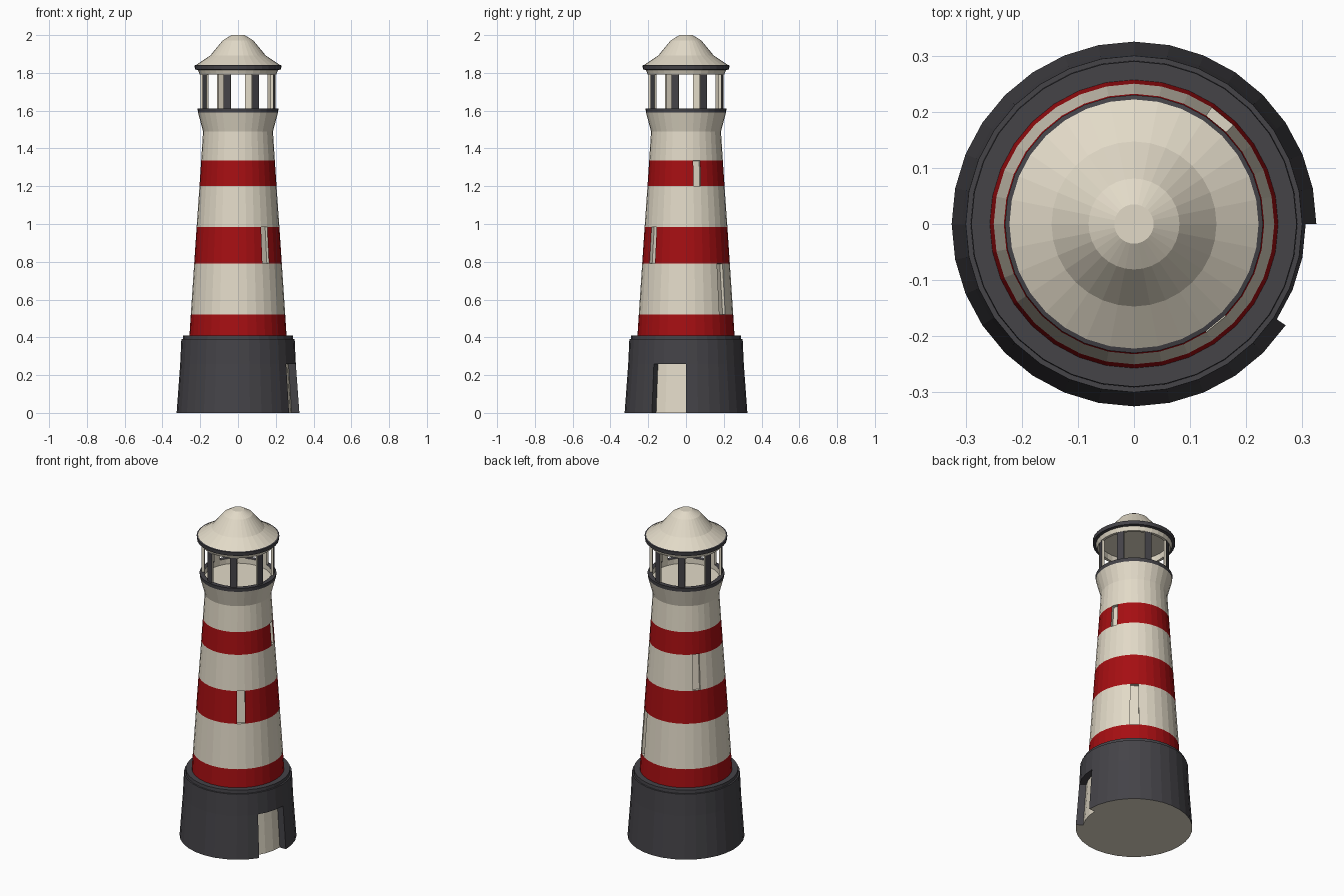
import bpy, bmesh, math

if "Cube" in bpy.data.objects:
    bpy.data.objects.remove(bpy.data.objects["Cube"])

N = 32  # sides of every round part


def material(name, rgb):
    m = bpy.data.materials.new(name)
    m.diffuse_color = (*rgb, 1)
    m.use_nodes = True
    m.node_tree.nodes["Principled BSDF"].inputs["Base Color"].default_value = m.diffuse_color
    return m


MATS = [material("cream", (0.76, 0.70, 0.575)),
        material("red", (0.38, 0.0045, 0.006)),
        material("charcoal", (0.058, 0.056, 0.064))]
CREAM, RED, DARK = 0, 1, 2


def pt(i, r, z):
    a = 2 * math.pi * i / N
    return (r * math.cos(a), r * math.sin(a), z)


def face(bm, pts, mat):
    f = bm.faces.new([bm.verts.new(p) for p in pts])
    f.material_index = mat
    return f


def lathe(bm, profile, mats, segs=range(N), skip=()):
    """Revolve a profile of (r, z); skip holds (band, segment) pairs left open."""
    faces = {}
    for b, ((r0, z0), (r1, z1)) in enumerate(zip(profile, profile[1:])):
        for i in segs:
            if (b, i) not in skip:
                q = [pt(i, r0, z0), pt(i + 1, r0, z0), pt(i + 1, r1, z1), pt(i, r1, z1)]
                faces[b, i] = face(bm, q, mats[b])
    return faces


def disc(bm, r, z, mat, up=True):
    ring = [pt(i, r, z) for i in range(N)]
    face(bm, ring if up else ring[::-1], mat)


def finish(bm, name):
    bmesh.ops.remove_doubles(bm, verts=bm.verts, dist=0.0001)
    me = bpy.data.meshes.new(name)
    bm.to_mesh(me)
    bm.free()
    for m in MATS:
        me.materials.append(m)
    ob = bpy.data.objects.new(name, me)
    bpy.context.collection.objects.link(ob)
    return ob


# Striped tower with flared gallery, railing and lantern floor
bm = bmesh.new()
profile = [(0.284, 0), (0.257, 0.41), (0.25, 0.52), (0.232, 0.79), (0.219, 0.985),
           (0.204, 1.20), (0.195, 1.335), (0.185, 1.49), (0.212, 1.59),
           (0.214, 1.612), (0.187, 1.612), (0.187, 1.58)]
mats = [CREAM, RED, CREAM, RED, CREAM, RED, CREAM, CREAM, DARK, DARK, CREAM]
faces = lathe(bm, profile, mats)
disc(bm, 0.284, 0, CREAM, up=False)
disc(bm, 0.187, 1.58, CREAM)
bmesh.ops.remove_doubles(bm, verts=bm.verts, dist=0.0001)

# Recessed windows, spiralling up the tower
windows = [faces[k] for k in ((3, 27), (2, 4), (5, 1), (4, 12))]
for f in windows:
    f.material_index = CREAM
bm.normal_update()
bmesh.ops.inset_individual(bm, faces=windows, thickness=0.0, depth=-0.018)
verts = None
finish(bm, "tower")

# Dark base with a doorway cut through to the tower wall
bm = bmesh.new()
door = (29, 30, 31)
profile = [(0.284, 0), (0.325, 0), (0.306, 0.26), (0.300, 0.39),
           (0.291, 0.39), (0.290, 0.41), (0.25, 0.41)]
lathe(bm, profile, [CREAM, DARK, DARK, DARK, DARK, DARK],
      skip={(b, i) for b in (0, 1) for i in door})
lathe(bm, [(0.266, 0.26), (0.306, 0.26)], [DARK], segs=door)
jamb = [(0.284, 0), (0.325, 0), (0.306, 0.26), (0.266, 0.26)]
face(bm, [pt(32, r, z) for r, z in jamb], DARK)
face(bm, [pt(29, r, z) for r, z in jamb[::-1]], DARK)
finish(bm, "base")

# Lantern posts: one segment in four, dark outside and cream inside
bm = bmesh.new()
r0, r1, z0, z1 = 0.187, 0.202, 1.61, 1.795
for i in range(2, N, 4):
    lathe(bm, [(r1, z0), (r1, z1)], [DARK], segs=[i])
    lathe(bm, [(r0, z1), (r0, z0)], [CREAM], segs=[i])
    side = [(r0, z0), (r1, z0), (r1, z1), (r0, z1)]
    face(bm, [pt(i, r, z) for r, z in side], CREAM)
    face(bm, [pt(i + 1, r, z) for r, z in side[::-1]], CREAM)
finish(bm, "lantern_posts")

# Bell-shaped roof with dark rim and cream ceiling
bm = bmesh.new()
profile = [(0.187, 1.83), (0.187, 1.792), (0.203, 1.792), (0.212, 1.815), (0.228, 1.818),
           (0.230, 1.84), (0.222, 1.842), (0.147, 1.892), (0.081, 1.972), (0.035, 2.0)]
lathe(bm, profile, [CREAM, CREAM, CREAM, DARK, DARK, DARK, CREAM, CREAM, CREAM])
disc(bm, 0.187, 1.83, CREAM, up=False)
disc(bm, 0.035, 2.0, CREAM)
finish(bm, "roof")
